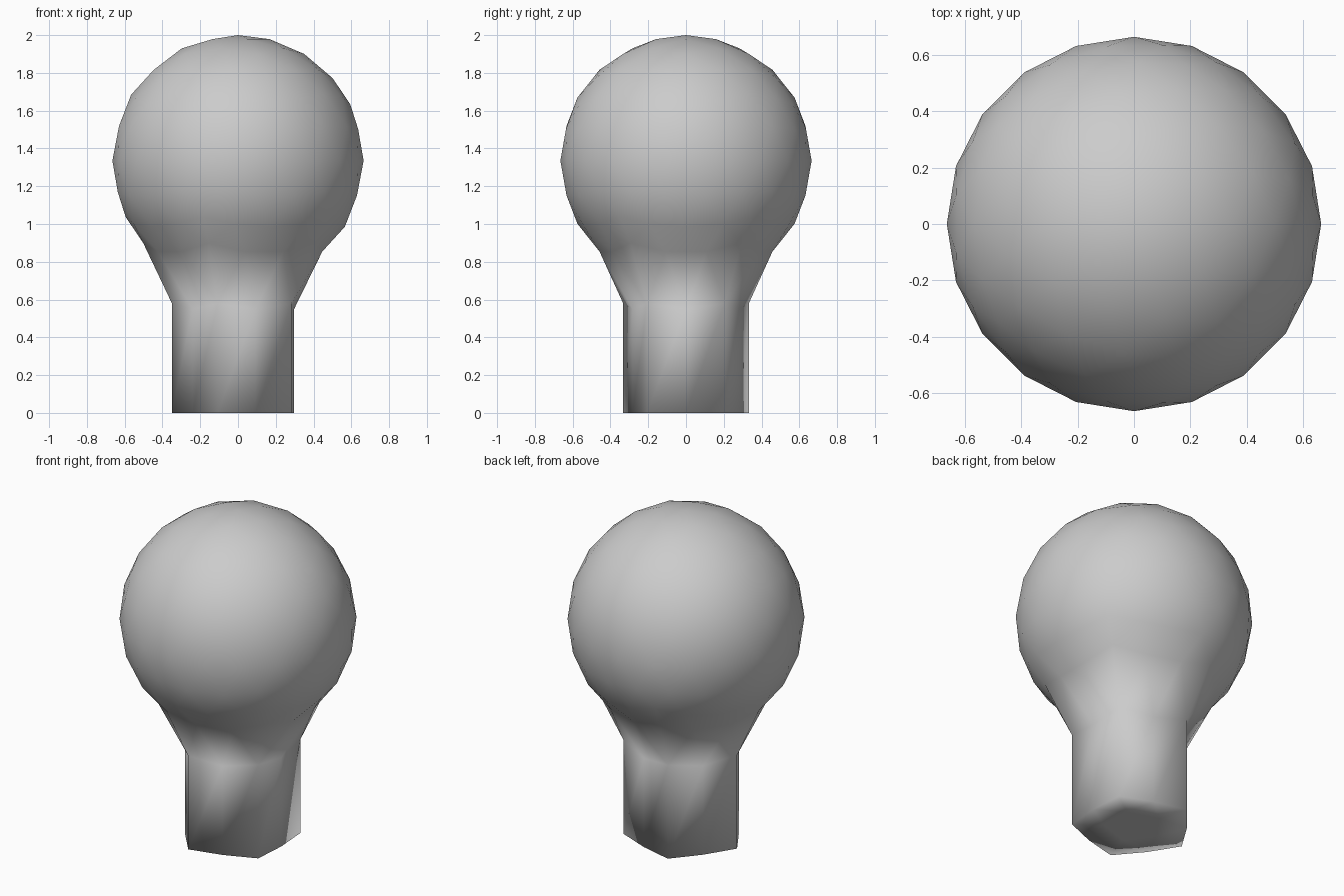
import bpy, bmesh

if "Cube" in bpy.data.objects:
    bpy.data.objects.remove(bpy.data.objects["Cube"])

R = 0.665        # globe radius
CZ = 2.0 - R     # globe centre height

bm = bmesh.new()

# Globe: low-poly icosphere
bmesh.ops.create_icosphere(bm, subdivisions=3, radius=R)

# Lower cap: pulled down to form the flared shoulder
cap = [f for f in bm.faces if all(v.co.z < -0.84 * R for v in f.verts)]
cap_verts = {v for f in cap for v in f.verts}
for v in bm.verts:
    v.co.z += CZ
for v in cap_verts:
    v.co.z -= 0.19

# Neck: cap extruded straight down and flattened on the ground
result = bmesh.ops.extrude_face_region(bm, geom=cap)
for v in result["geom"]:
    if isinstance(v, bmesh.types.BMVert):
        v.co.z = 0.0
bm.normal_update()
bmesh.ops.recalc_face_normals(bm, faces=bm.faces[:])
for f in bm.faces:
    f.smooth = True

mesh = bpy.data.meshes.new("bulb")
bm.to_mesh(mesh)
bm.free()
bulb = bpy.data.objects.new("bulb", mesh)
bpy.context.collection.objects.link(bulb)
